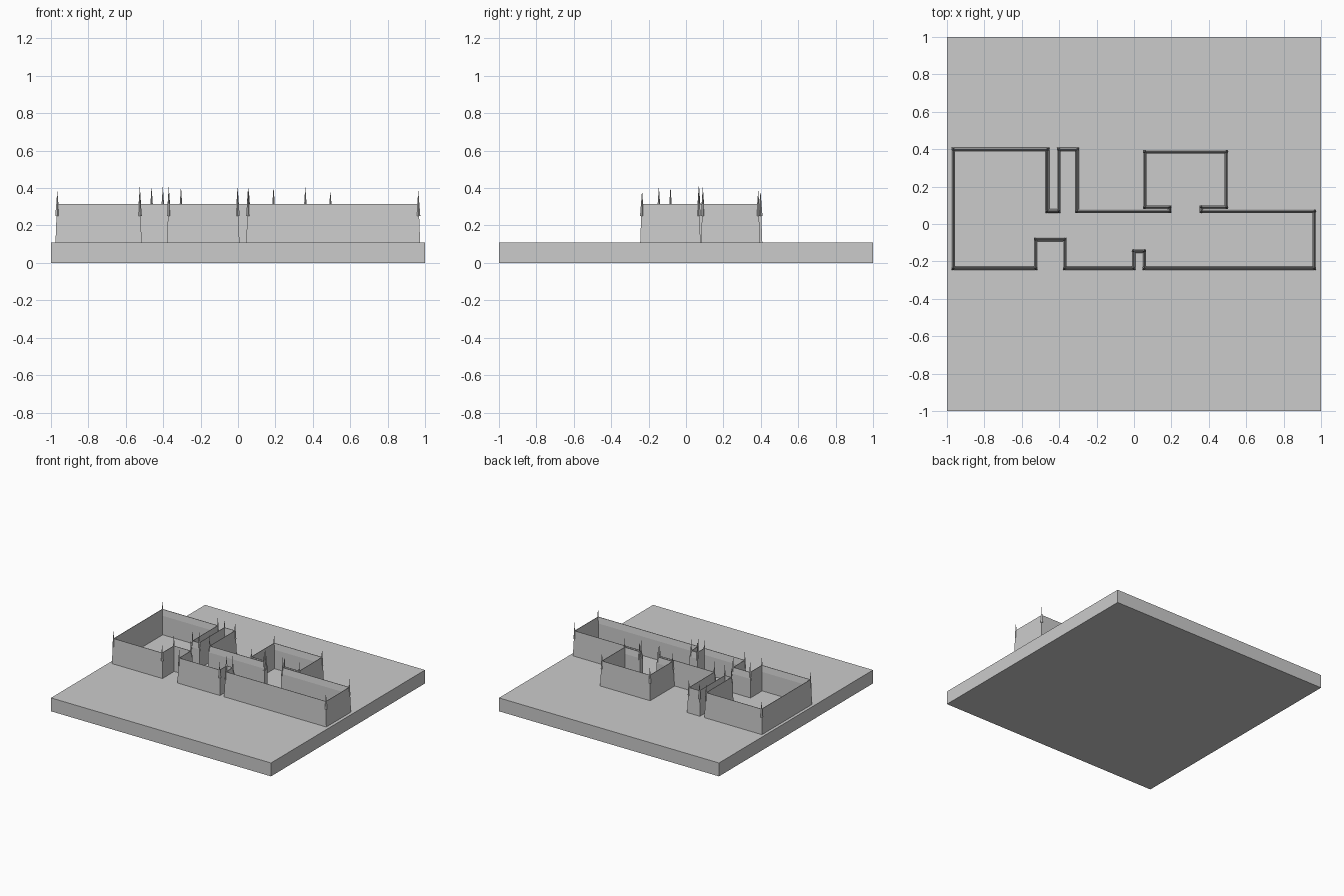
import bpy, bmesh
from mathutils import Vector, Matrix

if "Cube" in bpy.data.objects:
    bpy.data.objects.remove(bpy.data.objects["Cube"])

BASE, TOP = 0.11, 0.315

grey = bpy.data.materials.new("plain grey")
grey.diffuse_color = (0.6, 0.6, 0.6, 1)
grey.use_nodes = True
grey.node_tree.nodes["Principled BSDF"].inputs["Base Color"].default_value = grey.diffuse_color


def finish(bm, name):
    bmesh.ops.recalc_face_normals(bm, faces=bm.faces)
    me = bpy.data.meshes.new(name)
    bm.to_mesh(me)
    bm.free()
    me.materials.append(grey)
    ob = bpy.data.objects.new(name, me)
    bpy.context.collection.objects.link(ob)


# square ground slab
bm = bmesh.new()
bmesh.ops.create_cube(bm, size=1, matrix=Matrix.Translation((0, 0, BASE / 2)) @ Matrix.Diagonal((2, 2, BASE, 1)))
finish(bm, "ground_slab")

# closed floor-plan outline, clockwise from the doorway
plan = [Vector(p) for p in [
    (0.36, 0.068), (0.964, 0.068), (0.964, -0.235), (0.054, -0.235),
    (0.054, -0.145), (-0.002, -0.145), (-0.002, -0.235), (-0.37, -0.235),
    (-0.37, -0.083), (-0.525, -0.083), (-0.525, -0.235), (-0.966, -0.235),
    (-0.966, 0.398), (-0.462, 0.398), (-0.462, 0.07), (-0.402, 0.07),
    (-0.402, 0.398), (-0.305, 0.398), (-0.305, 0.068), (0.19, 0.068),
    (0.19, 0.09), (0.058, 0.09), (0.058, 0.386), (0.494, 0.386),
    (0.494, 0.09), (0.36, 0.09)]]
n = len(plan)


def corner(i):
    """Mitre direction (towards outside) and turn at a corner."""
    a = (plan[i] - plan[i - 1]).normalized()
    b = (plan[(i + 1) % n] - plan[i]).normalized()
    mitre = Vector((-a.y, a.x)) + Vector((-b.y, b.x))
    return mitre, a.x * b.y - a.y * b.x


# tapered wall: (offset to outside, height) section swept round the plan
section = [(0.010, BASE - 0.005), (0.002, TOP), (-0.002, TOP),
           (-0.009, 0.265), (-0.010, BASE - 0.005)]
bm = bmesh.new()
rings = []
for i in range(n):
    m, _ = corner(i)
    rings.append([bm.verts.new((*(plan[i] + m * o), z)) for o, z in section])
k = len(section)
for i in range(n):
    r, s = rings[i], rings[(i + 1) % n]
    for j in range(k):
        bm.faces.new((r[j], r[(j + 1) % k], s[(j + 1) % k], s[j]))
finish(bm, "walls")

# pointed spike on each corner, taller on inward corners
bm = bmesh.new()
for i in range(n):
    _, turn = corner(i)
    z0, z1 = 0.25, (0.387 if turn < 0 else 0.41)
    bmesh.ops.create_cone(bm, cap_ends=True, segments=4, radius1=0.011, radius2=0,
                          depth=z1 - z0,
                          matrix=Matrix.Translation((*plan[i], (z0 + z1) / 2)))
finish(bm, "corner_spikes")
